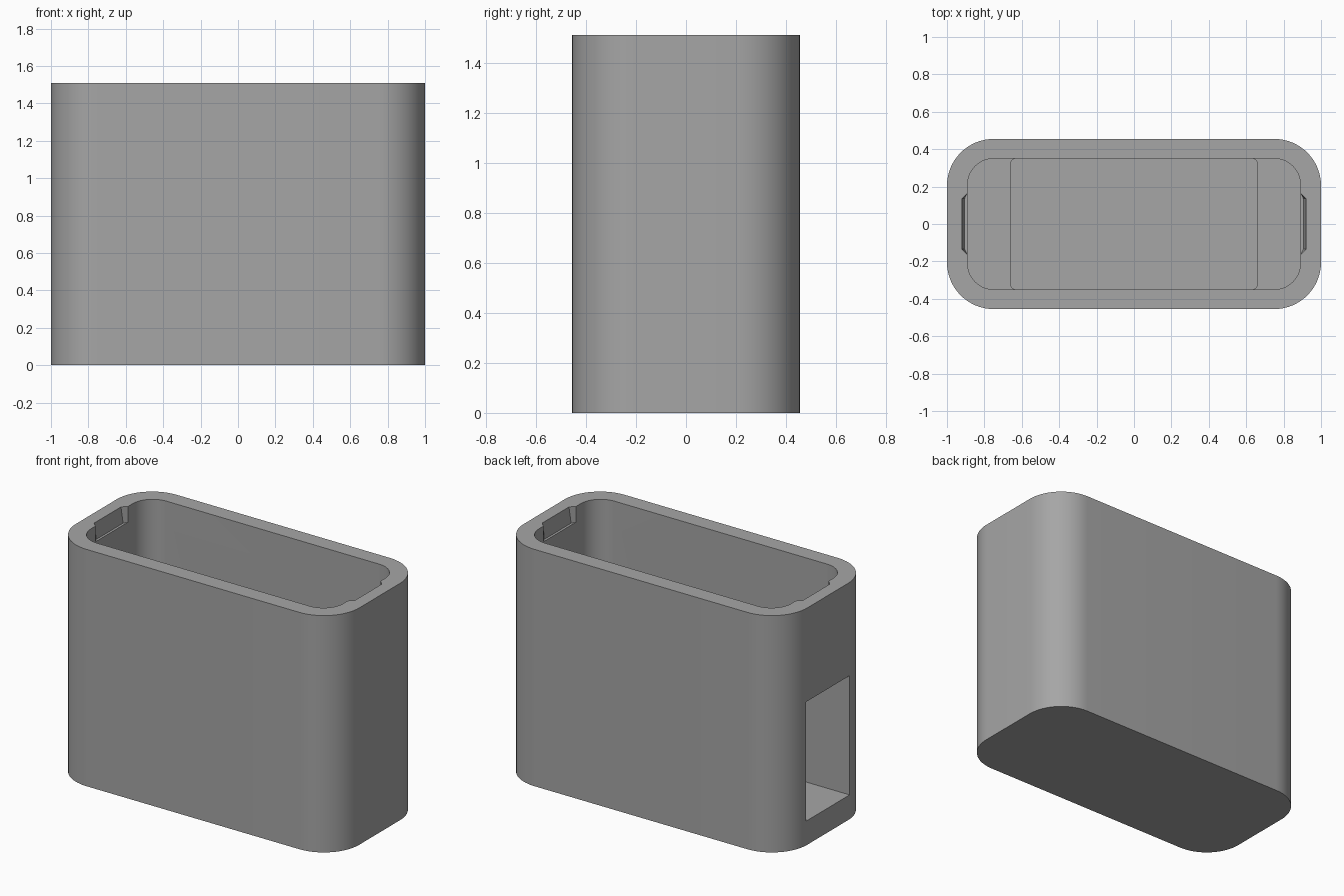
import bpy, bmesh, math

if "Cube" in bpy.data.objects:
    bpy.data.objects.remove(bpy.data.objects["Cube"])

HALF_X, HALF_Y, HEIGHT = 1.0, 0.455, 1.51


def rounded_outline(hx, hy, r, steps):
    """Points of a rounded rectangle, counter-clockwise."""
    pts = []
    for i, (sx, sy) in enumerate([(1, 1), (-1, 1), (-1, -1), (1, -1)]):
        for k in range(steps + 1):
            a = math.radians(90 * (i + k / steps))
            pts.append((sx * (hx - r) + r * math.cos(a),
                        sy * (hy - r) + r * math.sin(a)))
    return pts


def loft(name, bottom, top, z0, z1):
    """Closed solid between two outlines with matching point counts."""
    bm = bmesh.new()
    lo = [bm.verts.new((x, y, z0)) for x, y in bottom]
    hi = [bm.verts.new((x, y, z1)) for x, y in top]
    n = len(lo)
    bm.faces.new(lo[::-1])
    bm.faces.new(hi)
    for i in range(n):
        j = (i + 1) % n
        bm.faces.new((lo[i], lo[j], hi[j], hi[i]))
    bmesh.ops.recalc_face_normals(bm, faces=bm.faces)
    mesh = bpy.data.meshes.new(name)
    bm.to_mesh(mesh)
    bm.free()
    obj = bpy.data.objects.new(name, mesh)
    bpy.context.collection.objects.link(obj)
    return obj


def rounded_block(name, hx, hy, r, z0, z1, steps=16):
    outline = rounded_outline(hx, hy, r, steps)
    return loft(name, outline, outline, z0, z1)


# Outer housing
case = rounded_block("case", HALF_X, HALF_Y, 0.25, 0, HEIGHT)
grey = bpy.data.materials.new("grey plastic")
grey.diffuse_color = (0.38, 0.38, 0.38, 1)
grey.use_nodes = True
grey.node_tree.nodes["Principled BSDF"].inputs["Base Color"].default_value = grey.diffuse_color
case.data.materials.append(grey)

# Wide upper cavity and narrower lower pocket
cutters = [
    rounded_block("upper_cavity_cutter", 0.89, 0.35, 0.14, 1.0, HEIGHT + 0.1),
    rounded_block("lower_pocket_cutter", 0.66, 0.35, 0.03, 0.155, 1.1, 6),
]

# Window through the left end into the lower pocket
window = [(-1.1, -0.22), (-0.6, -0.22), (-0.6, 0.22), (-1.1, 0.22)]
cutters.append(loft("side_window_cutter", window, window, 0.155, 0.915))

# Tapered snap notches at both ends of the rim
for side in (-1, 1):
    def notch(depth):
        return [(side * 0.85, -0.165), (side * 0.89, -0.165), (side * depth, -0.135),
                (side * depth, 0.135), (side * 0.89, 0.165), (side * 0.85, 0.165)]
    cutters.append(loft("rim_notch_cutter", notch(0.905), notch(0.92),
                        HEIGHT - 0.1, HEIGHT + 0.001))

# Carve the housing, then drop the cutters
bpy.context.view_layer.objects.active = case
case.select_set(True)
for cutter in cutters:
    cutter.hide_render = True
    mod = case.modifiers.new("cut", 'BOOLEAN')
    mod.operation = 'DIFFERENCE'
    mod.solver = 'EXACT'
    mod.object = cutter
    bpy.ops.object.modifier_apply(modifier=mod.name)
    bpy.data.objects.remove(cutter)

bpy.ops.object.shade_smooth_by_angle(angle=math.radians(30))
